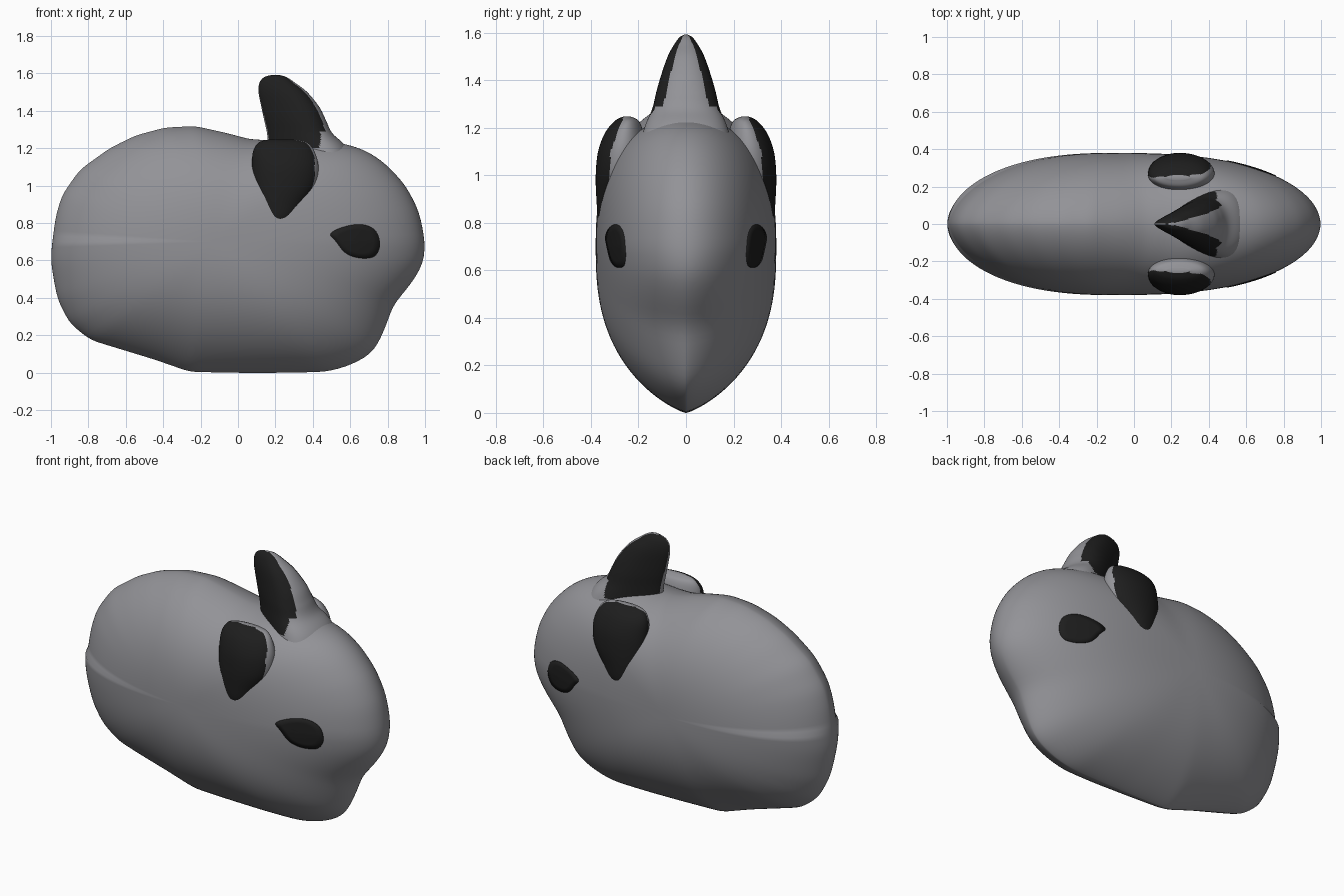
import bpy, bmesh, math

if "Cube" in bpy.data.objects:
    bpy.data.objects.remove(bpy.data.objects["Cube"])

# Materials
def material(name, rgb):
    m = bpy.data.materials.new(name)
    m.diffuse_color = (*rgb, 1)
    m.use_nodes = True
    m.node_tree.nodes["Principled BSDF"].inputs["Base Color"].default_value = m.diffuse_color
    return m

GREY = material("grey", (0.29, 0.29, 0.31))
BLACK = material("black", (0.013, 0.013, 0.013))


def loft(name, rings, mats, rule=None):
    """Skin a stack of closed rings, cap both ends, colour faces by a rule."""
    bm = bmesh.new()
    vs = [[bm.verts.new(p) for p in ring] for ring in rings]
    n = len(rings[0])
    for a, b in zip(vs, vs[1:]):
        for i in range(n):
            j = (i + 1) % n
            bm.faces.new((a[i], a[j], b[j], b[i]))
    bm.faces.new(vs[0])
    bm.faces.new(vs[-1])
    bmesh.ops.recalc_face_normals(bm, faces=bm.faces)
    bm.normal_update()
    for f in bm.faces:
        f.smooth = True
        if rule and rule(f.calc_center_median(), f.normal):
            f.material_index = 1
    me = bpy.data.meshes.new(name)
    bm.to_mesh(me)
    bm.free()
    for m in mats:
        me.materials.append(m)
    ob = bpy.data.objects.new(name, me)
    bpy.context.collection.objects.link(ob)
    return ob


def spline(rows, steps):
    """Smoothly interpolate a table of section rows."""
    out = []
    for i in range(len(rows) - 1):
        p0, p1, p2, p3 = (rows[min(max(k, 0), len(rows) - 1)] for k in range(i - 1, i + 3))
        for s in range(steps):
            t = s / steps
            out.append([0.5 * (2 * b + (c - a) * t + (2 * a - 5 * b + 4 * c - d) * t * t
                               + (3 * b - a - 3 * c + d) * t ** 3)
                        for a, b, c, d in zip(p0, p1, p2, p3)])
    return out + [list(rows[-1])]


# Body silhouette (x, z), held as radius by angle around the body centre
CX, CZ, HALF = -0.12, 0.70, 0.38
OUTLINE = [(1, .65), (.995, .73), (.965, .87), (.893, 1.005), (.786, 1.12), (.68, 1.19),
           (.545, 1.23), (.35, 1.25), (.20, 1.24), (.064, 1.248), (-.07, 1.283), (-.23, 1.318),
           (-.39, 1.31), (-.55, 1.267), (-.685, 1.20), (-.845, 1.085), (-.94, .95),
           (-.973, .84), (-.995, .68), (-1, .60), (-.985, .50), (-.963, .39), (-.90, .265),
           (-.79, .176), (-.60, .118), (-.444, .07), (-.257, .005), (0, 0), (.2, 0),
           (.465, .005), (.57, .03), (.68, .08), (.738, .134), (.786, .24), (.83, .364),
           (.92, .47), (.985, .57)]
N = 180
polar = sorted((math.atan2(z - CZ, x - CX), x, z) for x, z in OUTLINE)
polar = [(polar[-1][0] - 2 * math.pi, *polar[-1][1:])] + polar + \
        [(polar[0][0] + 2 * math.pi, *polar[0][1:])]


def ray(a):
    """Distance from the centre to the outline along angle a."""
    for (a0, x0, z0), (a1, x1, z1) in zip(polar, polar[1:]):
        if a0 <= a <= a1:
            ex, ez = x1 - x0, z1 - z0
            return ((x0 - CX) * ez - (z0 - CZ) * ex) / (math.cos(a) * ez - math.sin(a) * ex)


def average(vals, rounds):
    for _ in range(rounds):
        vals = [(vals[i - 1] + 2 * vals[i] + vals[(i + 1) % N]) / 4 for i in range(N)]
    return vals


edge_r = average([ray(-math.pi + 2 * math.pi * i / N) for i in range(N)], 2)
soft_r = average(edge_r, 60)      # softened outline used towards the flanks


def reach(i, r):
    w = r ** 4
    return edge_r[i % N] * w + soft_r[i % N] * (1 - w)


def thickness(r, a):
    power = 2.5 + 0.2 * math.cos(a)
    e = 0.5 + 0.33 * max(0, -math.sin(a)) + 0.12 * max(0, math.sin(a - 0.7)) * (a > 0)
    return HALF * max(0, 1 - r ** power) ** e


def surface_y(x, z):
    a = math.atan2(z - CZ, x - CX)
    u = (a + math.pi) / (2 * math.pi) * N
    i, t = int(u), u - int(u)
    r = 0.7
    for _ in range(12):
        r = math.hypot(x - CX, z - CZ) / (reach(i, r) * (1 - t) + reach(i + 1, r) * t)
    return thickness(r, a)


# Body: rounded, inflated from the silhouette
rings = []
M = 44
for k in range(-M, M + 1):
    phi = k / M * math.radians(88.5)
    r, s = math.cos(phi), (k > 0) - (k < 0)
    ring = []
    for i in range(N):
        a = -math.pi + 2 * math.pi * i / N
        d = r * reach(i, r)
        ring.append((CX + d * math.cos(a), s * thickness(r, a), CZ + d * math.sin(a)))
    rings.append(ring)
loft("body", rings, [GREY])

# Middle ear: wedge section, narrow behind and wide in front (z, x0, x1, half width)
EAR = [(1.05, .15, .66, .22), (1.2, .16, .585, .175), (1.28, .155, .505, .142),
       (1.35, .14, .47, .125), (1.42, .125, .435, .105), (1.5, .11, .37, .077),
       (1.55, .115, .305, .05), (1.58, .14, .26, .028), (1.592, .18, .22, .008)]
rings = []
for z, x0, x1, w in spline(EAR, 8):
    ring = []
    for i in range(120):
        a = 2 * math.pi * i / 120
        ring.append(((x0 + x1) / 2 + (x1 - x0) / 2 * math.cos(a),
                     w * math.sin(a) * (1 + 0.5 * math.cos(a)) / 1.1, z))
    rings.append(ring)
loft("middle_ear", rings, [GREY, BLACK],
     lambda c, n: abs(n.y) > 0.55 * abs(n.x) + 0.1
     and c.z > 1.2 and c.x < (0.47 if c.z > 1.29 else 0.44))

# Side ears: rounded flaps on both flanks (z, x0, x1, inner y, outer y)
FLAP = [(.79, .18, .24, .29, .35), (.83, .14, .30, .25, .37), (.90, .10, .355, .2, .377),
        (1.0, .08, .415, .18, .38), (1.1, .075, .43, .17, .37), (1.18, .08, .41, .18, .34),
        (1.23, .11, .37, .2, .298), (1.248, .17, .30, .235, .262)]
for side, s in (("front", -1), ("back", 1)):
    rings = []
    for z, x0, x1, y0, y1 in spline(FLAP, 8):
        ring = []
        for i in range(100):
            a = 2 * math.pi * i / 100
            ring.append(((x0 + x1) / 2 + (x1 - x0) / 2 * math.cos(a),
                         s * ((y0 + y1) / 2 + (y1 - y0) / 2 * math.sin(a)), z))
        rings.append(ring)
    loft(side + "_side_ear", rings, [GREY, BLACK],
         lambda c, n, s=s: s * n.y - 0.45 * n.x > 0.24 and c.z > 0.815 and c.x < 0.41)

# Eyes: thin plates following the body surface
EYE = [(.66, .793), (.735, .76), (.76, .685), (.73, .622), (.65, .613),
       (.575, .64), (.525, .70), (.495, .742), (.56, .778)]
ex, ez = 0.64, 0.705
edge = spline(EYE[-1:] + EYE + EYE[:2], 5)[5:-6]
for side, s in (("front", -1), ("back", 1)):
    rings = []
    for off, scales in ((-0.003, (0.02, 0.35, 0.7, 1)), (0.004, (1, 0.7, 0.35, 0.02))):
        for k in scales:
            pts = [(ex + (x - ex) * k, ez + (z - ez) * k) for x, z in edge]
            rings.append([(x, s * (surface_y(x, z) + off), z) for x, z in pts])
    loft(side + "_eye", rings, [BLACK])
